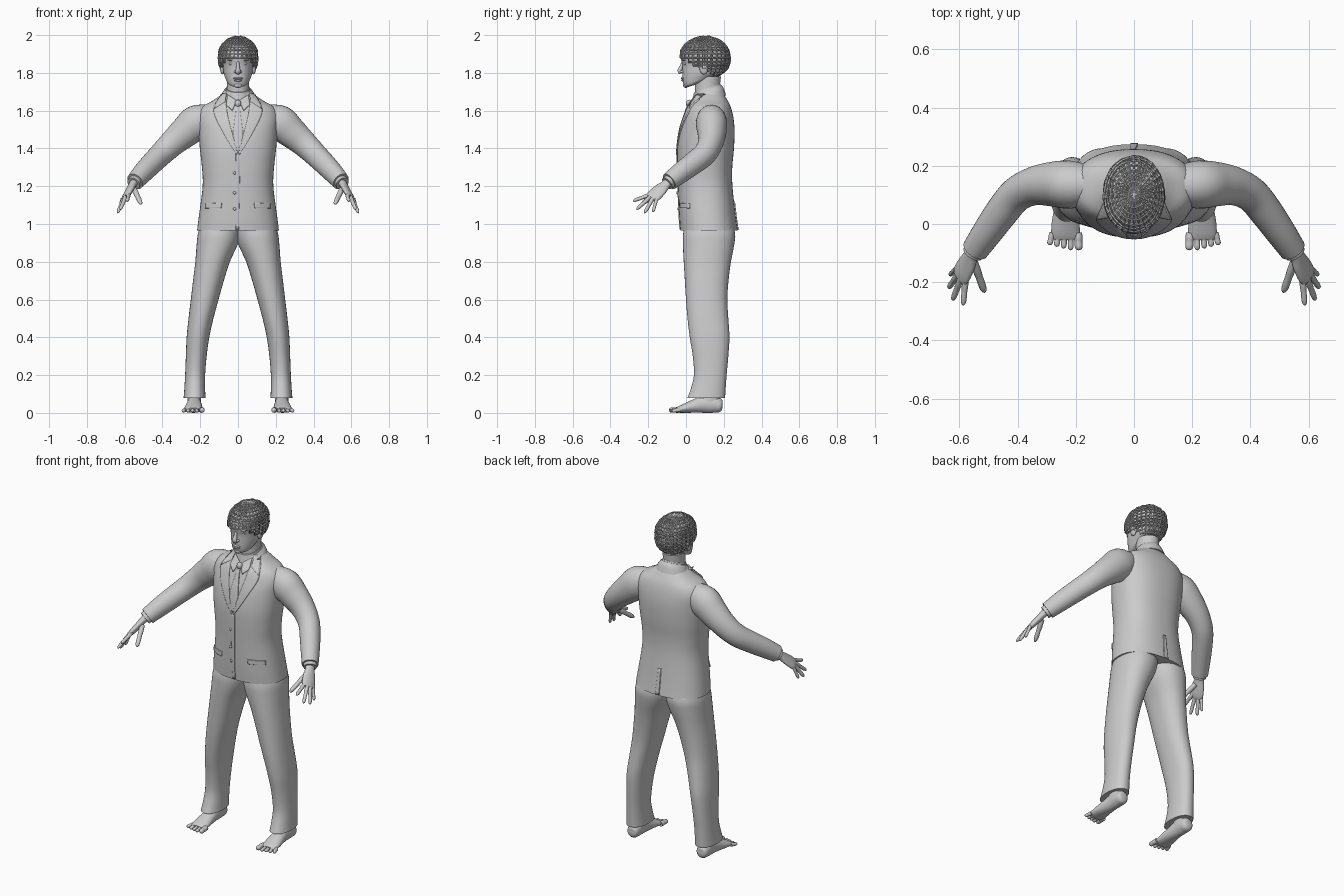
import bpy, bmesh, math, random
from mathutils import Vector, Matrix
from mathutils.bvhtree import BVHTree

if "Cube" in bpy.data.objects:
    bpy.data.objects.remove(bpy.data.objects["Cube"])

random.seed(4)
grey = bpy.data.materials.new("light_grey")
grey.diffuse_color = (0.6, 0.6, 0.6, 1)
grey.use_nodes = True
grey.node_tree.nodes["Principled BSDF"].inputs["Base Color"].default_value = grey.diffuse_color


def finish(name, bm, mirror=False, angle=50):
    bmesh.ops.recalc_face_normals(bm, faces=bm.faces)
    me = bpy.data.meshes.new(name)
    bm.to_mesh(me)
    bm.free()
    me.materials.append(grey)
    ob = bpy.data.objects.new(name, me)
    bpy.context.collection.objects.link(ob)
    bpy.ops.object.select_all(action='DESELECT')
    ob.select_set(True)
    bpy.context.view_layer.objects.active = ob
    bpy.ops.object.shade_smooth_by_angle(angle=math.radians(angle))
    if mirror:
        ob.modifiers.new("mirror", 'MIRROR')
    return ob


def spline(rows, steps):
    """Catmull-Rom resampling of parameter rows."""
    out = []
    for i in range(len(rows) - 1):
        a, b, c, d = (rows[max(i - 1, 0)], rows[i], rows[i + 1], rows[min(i + 2, len(rows) - 1)])
        for k in range(steps):
            t = k / steps
            out.append([0.5 * (2 * q + (r - p) * t + (2 * p - 5 * q + 4 * r - s) * t * t
                               + (3 * q - p - 3 * r + s) * t ** 3) for p, q, r, s in zip(a, b, c, d)])
    return out + [list(rows[-1])]


def skin(rings):
    bm = bmesh.new()
    vs = [[bm.verts.new(p) for p in ring] for ring in rings]
    n = len(rings[0])
    for a, b in zip(vs, vs[1:]):
        for i in range(n):
            bm.faces.new((a[i], a[(i + 1) % n], b[(i + 1) % n], b[i]))
    bm.faces.new(vs[0])
    bm.faces.new(vs[-1])
    return bm


def oval(n, p):
    for i in range(n):
        c, s = math.cos(math.tau * i / n), math.sin(math.tau * i / n)
        yield math.copysign(abs(c) ** (2 / p), c), math.copysign(abs(s) ** (2 / p), s)


def stack(name, rows, p=2.0, n=40, steps=4, mirror=False):
    """Loft of level ovals: rows of z, x0, x1, y0, y1, tilt."""
    rings = []
    for z, x0, x1, y0, y1, t in spline(rows, steps):
        rings.append([((x0 + x1) / 2 + c * (x1 - x0) / 2, (y0 + y1) / 2 + s * (y1 - y0) / 2,
                       z + t * s * (y1 - y0) / 2) for c, s in oval(n, p)])
    return finish(name, skin(rings), mirror)


def tube(name, rows, up=(0, 0, 1), n=16, steps=4, mirror=True, p=2.0):
    """Loft along a path: rows of x, y, z, half width, half height."""
    rows = spline(rows, steps)
    pts = [Vector(r[:3]) for r in rows]
    rings = []
    for i, r in enumerate(rows):
        d = (pts[min(i + 1, len(pts) - 1)] - pts[max(i - 1, 0)]).normalized()
        u = d.cross(Vector(up)).normalized()
        v = u.cross(d)
        rings.append([pts[i] + u * c * r[3] + v * s * r[4] for c, s in oval(n, p)])
    return finish(name, skin(rings), mirror)


def finger(name, a, b, r, up=(0, 0, 1)):
    a, b = Vector(a), Vector(b)
    prof = [(0, 1), (.3, 1.05), (.5, .93), (.75, .95), (.92, .75), (1, .2)]
    tube(name, [(*a.lerp(b, t), r * k, r * k) for t, k in prof], up, 12, 3)


def ball(name, loc, size, mirror=False):
    bm = bmesh.new()
    bmesh.ops.create_uvsphere(bm, u_segments=20, v_segments=12, radius=1,
                              matrix=Matrix.Translation(loc) @ Matrix.Diagonal((*size, 1)))
    return finish(name, bm, mirror)


# jacket body
jacket = stack("jacket_body", [(z, -w, w, a, b, 0) for z, w, a, b in (
    (.965, .217, -.03, .274), (1.05, .206, -.036, .262), (1.2, .187, -.042, .246),
    (1.3, .191, -.046, .245), (1.4, .202, -.046, .254), (1.5, .21, -.032, .257),
    (1.57, .214, -.01, .25), (1.62, .19, .01, .237), (1.655, .13, .035, .22),
    (1.695, .075, .055, .195))], p=2.35, n=64)
tree = BVHTree.FromPolygons([v.co for v in jacket.data.vertices],
                            [f.vertices for f in jacket.data.polygons])


def plate(name, left, right, back=False, mirror=True, thick=.009, lift=.001):
    """Thin strip between two x,z edges, laid onto the jacket."""
    rows = max(len(left), 2)
    bm, grid, sg = bmesh.new(), [], (1 if back else -1)
    for a, b in zip(spline(left, 6), spline(right, 6)):
        line = []
        for k in range(9):
            x, z = (a[j] + (b[j] - a[j]) * k / 8 for j in (0, 1))
            hit = tree.ray_cast(Vector((x, sg, z)), Vector((0, -sg, 0)))[0]
            line.append(bm.verts.new((x, (hit.y if hit else .06) + sg * lift, z)))
        grid.append(line)
    for r, q in zip(grid, grid[1:]):
        for k in range(8):
            bm.faces.new((r[k], r[k + 1], q[k + 1], q[k]))
    ob = finish(name, bm, mirror)
    m = ob.modifiers.new("thickness", 'SOLIDIFY')
    m.thickness, m.offset = thick, 0
    return ob


# lapels, shirt front, tie and pockets
plate("lapel", [(.066, 1.67), (.055, 1.58), (.028, 1.47), (.0, 1.385)],
      [(.105, 1.66), (.127, 1.59), (.07, 1.47), (.006, 1.365)])
plate("collar_fall", [(.06, 1.69), (.07, 1.645)], [(.09, 1.685), (.125, 1.61)], lift=.005)
plate("shirt_collar_wing", [(.008, 1.652), (.03, 1.60)], [(.055, 1.685), (.062, 1.63)], lift=.003)
tie = [(.015, 1.65), (.01, 1.615), (.02, 1.53), (.026, 1.47), (.008, 1.385)]
plate("tie", [(-x, z) for x, z in tie], tie, mirror=False)
ball("tie_knot", (0, .016, 1.638), (.017, .016, .02))
plate("pocket_flap", [(.085, 1.112), (.088, 1.085)], [(.172, 1.108), (.172, 1.083)])
plate("front_edge", [(-.012, 1.38), (-.014, 1.15), (-.012, .97)],
      [(.012, 1.38), (.008, 1.15), (.004, .97)], mirror=False, thick=.006)
plate("back_vent", [(-.012, 1.12), (-.012, .968)], [(.004, 1.12), (.014, .968)], True, False)
for z in (1.27, 1.165, 1.08):
    ball("jacket_button", (-.018, -.045 + (.005 if z < 1.1 else 0), z), (.008, .006, .008))

# collars round the neck
stack("jacket_collar", [(1.655, -.1, .1, .035, .212, .3), (1.69, -.085, .085, .04, .2, .35),
                        (1.712, -.07, .07, .045, .186, .35)])
stack("shirt_collar", [(1.66, -.075, .075, .03, .19, .3), (1.70, -.067, .067, .038, .186, .35),
                       (1.72, -.063, .063, .042, .182, .35)])

# sleeves and cuffs
tube("jacket_sleeve", [(.13, .135, 1.575, .06, .06), (.215, .135, 1.54, .082, .092),
                       (.28, .137, 1.487, .077, .083), (.345, .13, 1.43, .066, .071),
                       (.405, .10, 1.372, .06, .064), (.455, .04, 1.322, .057, .06),
                       (.505, -.03, 1.27, .052, .055), (.545, -.088, 1.225, .046, .048)], n=28)
tube("shirt_cuff", [(.53, -.065, 1.243, .038, .038), (.553, -.10, 1.215, .037, .036)], n=24)

# hands: palm, fingers and thumb
side = (.3, .35, 1)
tube("palm", [(.54, -.08, 1.232, .026, .024), (.558, -.108, 1.208, .027, .02),
              (.572, -.135, 1.183, .037, .018), (.59, -.168, 1.152, .041, .016),
              (.60, -.185, 1.137, .036, .011)], up=(.75, -.1, .65), n=20)
finger("index_finger", (.578, -.185, 1.157), (.587, -.28, 1.122), .0105)
finger("middle_finger", (.594, -.185, 1.147), (.623, -.262, 1.077), .0105)
finger("ring_finger", (.606, -.175, 1.137), (.637, -.22, 1.058), .0105)
finger("little_finger", (.612, -.155, 1.135), (.632, -.175, 1.063), .009)
finger("thumb", (.55, -.13, 1.185), (.513, -.235, 1.105), .0135)

# trousers
stack("trouser_leg", [(z, a, b, c, d, 0) for z, a, b, c, d in (
    (1.02, -.015, .19, .0, .24), (.95, -.012, .212, -.015, .26), (.89, .002, .219, -.016, .255),
    (.8, .043, .226, -.012, .238), (.7, .075, .238, -.006, .225), (.6, .103, .25, .0, .219),
    (.5, .13, .262, .008, .224), (.4, .152, .272, .02, .23), (.3, .166, .276, .036, .224),
    (.2, .174, .28, .042, .215), (.13, .174, .284, .026, .21), (.08, .172, .288, .008, .207))],
    p=2.2, mirror=True)

# feet: ankle, sole and toes
stack("ankle", [(.16, .195, .265, .09, .175, 0), (.1, .195, .267, .08, .18, 0),
                (.04, .197, .268, .06, .185, 0)], mirror=True)
tube("foot", [(.232, .193, .032, .015, .012), (.232, .183, .034, .032, .033),
              (.232, .15, .045, .037, .045), (.232, .1, .046, .037, .046),
              (.233, .05, .037, .042, .037), (.235, 0, .026, .048, .026),
              (.235, -.035, .018, .049, .018), (.235, -.052, .014, .044, .012)], n=24)
for i in range(5):
    x = .193 + .0205 * i + (.004 if i else 0)
    r = .0145 if i == 0 else .0105
    finger("toe", (x, -.03, .016), (x + .004 * (i - 1), -.09 + .006 * max(0, i - 1), r), r)

# neck and head
stack("neck", [(1.64, -.07, .07, .05, .19, 0), (1.70, -.06, .06, .048, .178, 0),
               (1.78, -.06, .06, .045, .185, 0)])
stack("head", [(z, -w, w, a, b, t) for z, w, a, b, t in (
    (1.733, .022, .012, .06, .3), (1.748, .053, -.006, .12, .32), (1.775, .067, -.016, .175, .25),
    (1.80, .076, -.018, .20, .1), (1.84, .081, -.019, .213, 0), (1.88, .086, -.027, .22, 0),
    (1.92, .086, -.018, .215, 0), (1.955, .07, .012, .19, 0), (1.98, .03, .06, .14, 0))], p=2.15)

# face
tube("nose", [(0, -.014, 1.862, .007, .008), (0, -.024, 1.835, .009, .009),
              (0, -.033, 1.812, .013, .012), (0, -.026, 1.797, .012, .008)], up=(0, -1, 0), mirror=False)
ball("nostril", (.012, -.021, 1.806), (.009, .011, .008), True)
ball("upper_lip", (0, -.016, 1.771), (.026, .011, .006))
ball("lower_lip", (0, -.014, 1.761), (.022, .012, .007))
ball("chin", (0, -.001, 1.735), (.022, .014, .015))
ball("eye", (.033, -.003, 1.848), (.015, .01, .008), True)
ball("brow", (.034, -.01, 1.869), (.024, .011, .006), True)
ball("ear", (.083, .095, 1.825), (.012, .023, .033), True)

# hair: cropped cap of crossing strands
def hair(name, scale, segs, rows, width):
    bm = bmesh.new()
    bmesh.ops.create_uvsphere(bm, u_segments=segs, v_segments=rows, radius=1)
    for v in bm.verts:
        k = scale * random.uniform(.965, 1.0)
        sq = 1 + .1 * (1 - v.co.z ** 2) * abs(v.co.z)
        v.co = Vector((v.co.x * .105 * k * sq, .101 + v.co.y * .133 * k * sq, 1.88 + v.co.z * .115 * k))
    low = [f for f in bm.faces
           if f.calc_center_median().z < 1.885 - .55 * (f.calc_center_median().y + .02)
           or f.calc_center_median().z < 1.775]
    bmesh.ops.delete(bm, geom=low, context='FACES')
    ob = finish(name, bm)
    w = ob.modifiers.new("strands", 'WIREFRAME')
    w.thickness, w.use_even_offset, w.use_boundary = width, False, True


hair("hair_outer", 1.0, 30, 18, .008)
hair("hair_inner", .95, 24, 14, .009)
